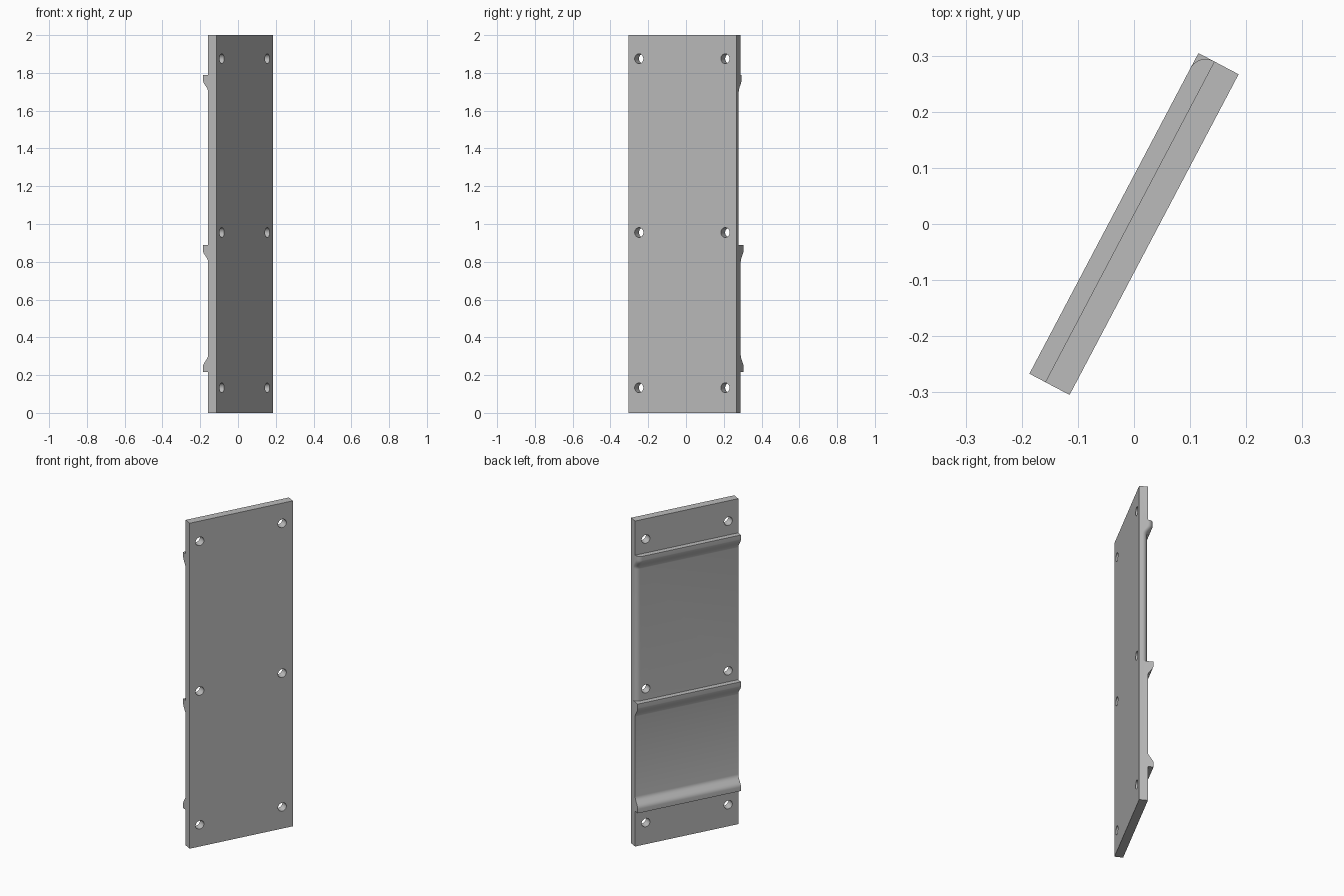
import bpy, bmesh, math
from mathutils import Matrix

cube = bpy.data.objects.get("Cube")
if cube:
    bpy.data.objects.remove(cube)

LENGTH, PLATE, RIB, FILLET = 0.646, 0.049, 0.032, 0.03
TOTAL = PLATE + RIB
ANGLE = math.radians(62.2)
ARC = 10

grey = bpy.data.materials.new("plain grey")
grey.use_nodes = True
grey.diffuse_color = (0.5, 0.5, 0.5, 1)
grey.node_tree.nodes["Principled BSDF"].inputs["Base Color"].default_value = (0.5, 0.5, 0.5, 1)


def rib_rows(step, direction, radius):
    """Rows of (z, thickness, corner radius) from the rib's flat ledge to the plate."""
    rows = [(step, TOTAL, radius)]
    for i in range(9):
        f = i / 8
        rise = RIB * (0.5 + 0.5 * math.cos(math.pi * f))
        rows.append((step + direction * (0.025 + 0.065 * f), PLATE + rise, radius))
    return rows


# Heights from bottom to top; one vertical edge is rounded between the upper ribs
rows = [(0, PLATE, 0), (0.217, PLATE, 0)]
rows += rib_rows(0.217, 1, 0)
rows += rib_rows(0.888, -1, 0)[::-1]
rows += [(0.888, PLATE, FILLET)]
rows += rib_rows(1.79, -1, FILLET)[::-1]
rows += [(1.79, PLATE, 0), (2, PLATE, 0)]


def section(bm, z, thick, r):
    """Horizontal outline of the panel, with its outer back corner rounded by r."""
    half = LENGTH / 2
    pts = [(-half, 0), (half, 0)]
    for i in range(ARC + 1):
        a = math.pi / 2 * i / ARC
        pts.append((half - r + r * math.cos(a), thick - r + r * math.sin(a)))
    pts.append((-half, thick))
    return [bm.verts.new((x, y - TOTAL / 2, z)) for x, y in pts]


# Panel with ribs
bm = bmesh.new()
loops = [section(bm, *row) for row in rows]
for low, high in zip(loops, loops[1:]):
    for i in range(len(low)):
        j = (i + 1) % len(low)
        bm.faces.new((low[i], low[j], high[j], high[i]))
bm.faces.new(loops[0][::-1])
bm.faces.new(loops[-1])
bmesh.ops.remove_doubles(bm, verts=bm.verts, dist=1e-5)
bmesh.ops.dissolve_degenerate(bm, dist=1e-5, edges=bm.edges)
bmesh.ops.dissolve_limit(bm, angle_limit=0.002, verts=bm.verts, edges=bm.edges)
bmesh.ops.recalc_face_normals(bm, faces=bm.faces)
mesh = bpy.data.meshes.new("ribbed_panel")
bm.to_mesh(mesh)
bm.free()
mesh.materials.append(grey)
panel = bpy.data.objects.new("ribbed_panel", mesh)
bpy.context.collection.objects.link(panel)

# Screw holes
bm = bmesh.new()
for z in (0.133, 0.955, 1.875):
    for x in (-0.26, 0.256):
        place = Matrix.Translation((x, 0, z)) @ Matrix.Rotation(math.pi / 2, 4, "X")
        bmesh.ops.create_cone(bm, cap_ends=True, segments=32, radius1=0.026,
                              radius2=0.026, depth=0.3, matrix=place)
hole_mesh = bpy.data.meshes.new("hole_cutter")
bm.to_mesh(hole_mesh)
bm.free()
hole_mesh.materials.append(grey)
cutter = bpy.data.objects.new("hole_cutter", hole_mesh)
bpy.context.collection.objects.link(cutter)
cutter.hide_render = True

bpy.ops.object.select_all(action="DESELECT")
bpy.context.view_layer.objects.active = panel
panel.select_set(True)
cut = panel.modifiers.new("screw_holes", "BOOLEAN")
cut.operation = "DIFFERENCE"
cut.solver = "EXACT"
cut.object = cutter
bpy.ops.object.modifier_apply(modifier=cut.name)
bpy.data.objects.remove(cutter)

# Smooth the curves and turn the panel to its angle
bpy.ops.object.shade_smooth_by_angle(angle=math.radians(30))
panel.rotation_euler.z = ANGLE
